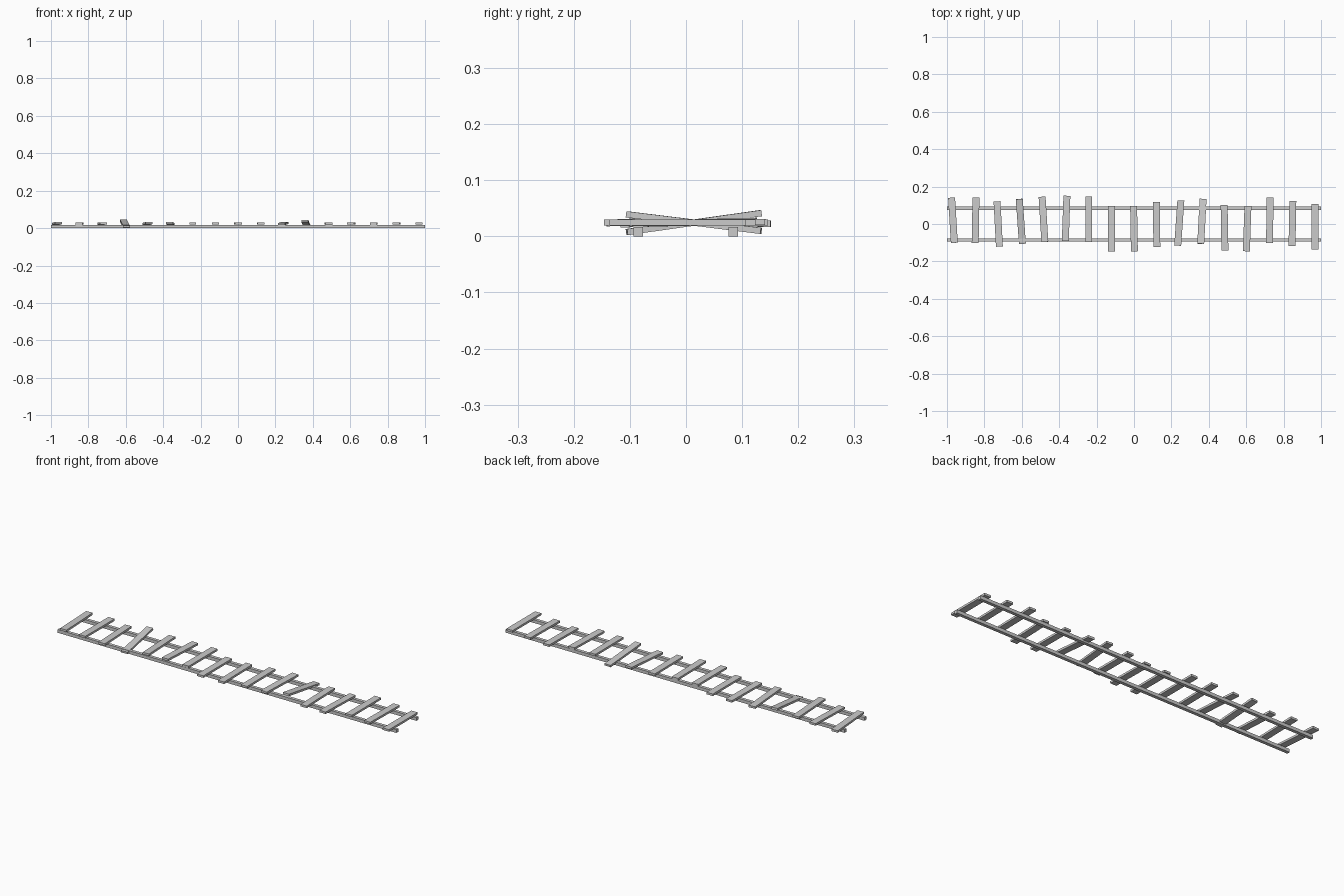
import bpy
from math import radians


def box(name, size, loc, rot=(0, 0, 0)):
    bpy.ops.mesh.primitive_cube_add(size=1, location=loc,
                                    rotation=[radians(a) for a in rot])
    ob = bpy.context.object
    ob.name = name
    ob.scale = size
    return ob


# Two long rails lying on the ground
for side, y in (("front", -0.085), ("back", 0.084)):
    box(side + "_rail", (2.0, 0.017, 0.017), (0, y, 0.0085))

# Loose planks: (y offset, tilt about x, turn about z), evenly spaced along x
planks = [
    (0.020, -1, 3.5), (0.020, 0.5, -1), (0.000, -0.5, 3), (0.014, 8, 4),
    (0.025, -1, 3.5), (0.030, -1, -2), (0.025, 0, 0), (-0.025, 0, 0),
    (-0.025, 0, 1), (-0.003, 0, 0.5), (0.005, 1.5, -4), (0.014, -7, -3),
    (-0.020, 0.5, 1), (-0.025, 0, -2), (0.020, 0.5, -0.5), (0.003, 0, -1),
    (-0.015, 0, 0),
]
for i, (y, tilt, turn) in enumerate(planks):
    box(f"plank_{i + 1}", (0.037, 0.242, 0.011), ((i - 8) * 0.121, y, 0.0245),
        (tilt, 0, turn))
